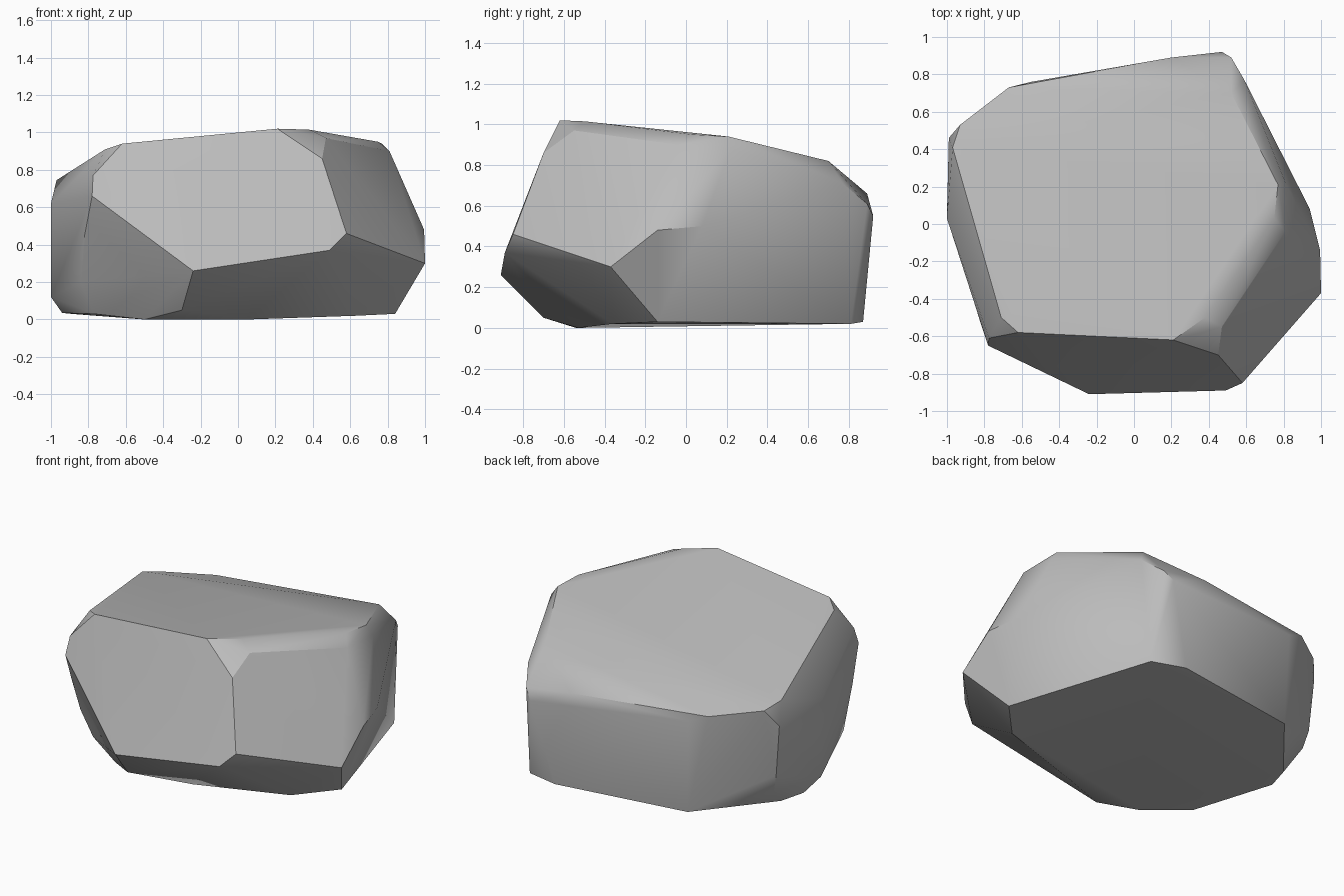
import bpy, bmesh, math

if "Cube" in bpy.data.objects:
    bpy.data.objects.remove(bpy.data.objects["Cube"])

# Corner points of the faceted boulder, wrapped by a convex hull
top = [(.21, -.62, 1.02), (-.62, -.58, .94), (-.71, -.50, .91), (-.97, .41, .745),
       (-.93, .53, .71), (-.67, .73, .68), (.52, .70, .82), (.77, .21, .94),
       (.75, .03, .95), (.38, -.50, 1.015)]
front = [(-.24, -.91, .26), (.49, -.89, .37), (.58, -.85, .46), (.45, -.70, .86),
         (-.78, -.65, .66), (-.775, -.61, .77), (-.30, -.70, .05)]
right = [(1, -.37, .30), (.995, -.14, .48), (.81, -.04, .90), (.47, -.55, .97),
         (.94, .08, .50), (.81, .22, .88)]
back = [(.47, .92, .55), (.52, .89, .61), (.20, .89, .66), (.59, .77, .71), (-.55, .76, .63),
        (-.63, .69, .19)]
left = [(-.99, .46, .60), (-.96, .45, .27), (-.93, .43, .15), (-1, .05, .12),
        (-1, .03, .62), (-.82, -.53, .45), (-.84, -.41, .20)]
base = [(.84, -.14, .03), (.55, .81, .02), (.33, .87, .03), (-.53, .74, .03),
        (-.89, .30, .03), (-.94, .14, .035), (-.77, -.38, .03), (-.50, -.54, 0),
        (.05, -.53, 0), (.63, -.36, .02)]

bm = bmesh.new()
for p in top + front + right + back + left + base:
    bm.verts.new(p)
res = bmesh.ops.convex_hull(bm, input=bm.verts)
unused = [g for g in res["geom_interior"] if isinstance(g, bmesh.types.BMVert)]
bmesh.ops.delete(bm, geom=unused, context='VERTS')

# Merge nearly coplanar triangles into broad flat facets
bmesh.ops.dissolve_limit(bm, angle_limit=math.radians(4), verts=bm.verts, edges=bm.edges)
bmesh.ops.recalc_face_normals(bm, faces=bm.faces)

mesh = bpy.data.meshes.new("boulder")
bm.to_mesh(mesh)
bm.free()
boulder = bpy.data.objects.new("boulder", mesh)
bpy.context.collection.objects.link(boulder)

# Plain grey stone
stone = bpy.data.materials.new("grey stone")
stone.diffuse_color = (.5, .5, .5, 1)
stone.use_nodes = True
stone.node_tree.nodes["Principled BSDF"].inputs["Base Color"].default_value = stone.diffuse_color
mesh.materials.append(stone)

# Soft shading over shallow creases, crisp main edges
bpy.context.view_layer.objects.active = boulder
boulder.select_set(True)
bpy.ops.object.shade_smooth_by_angle(angle=math.radians(30))
